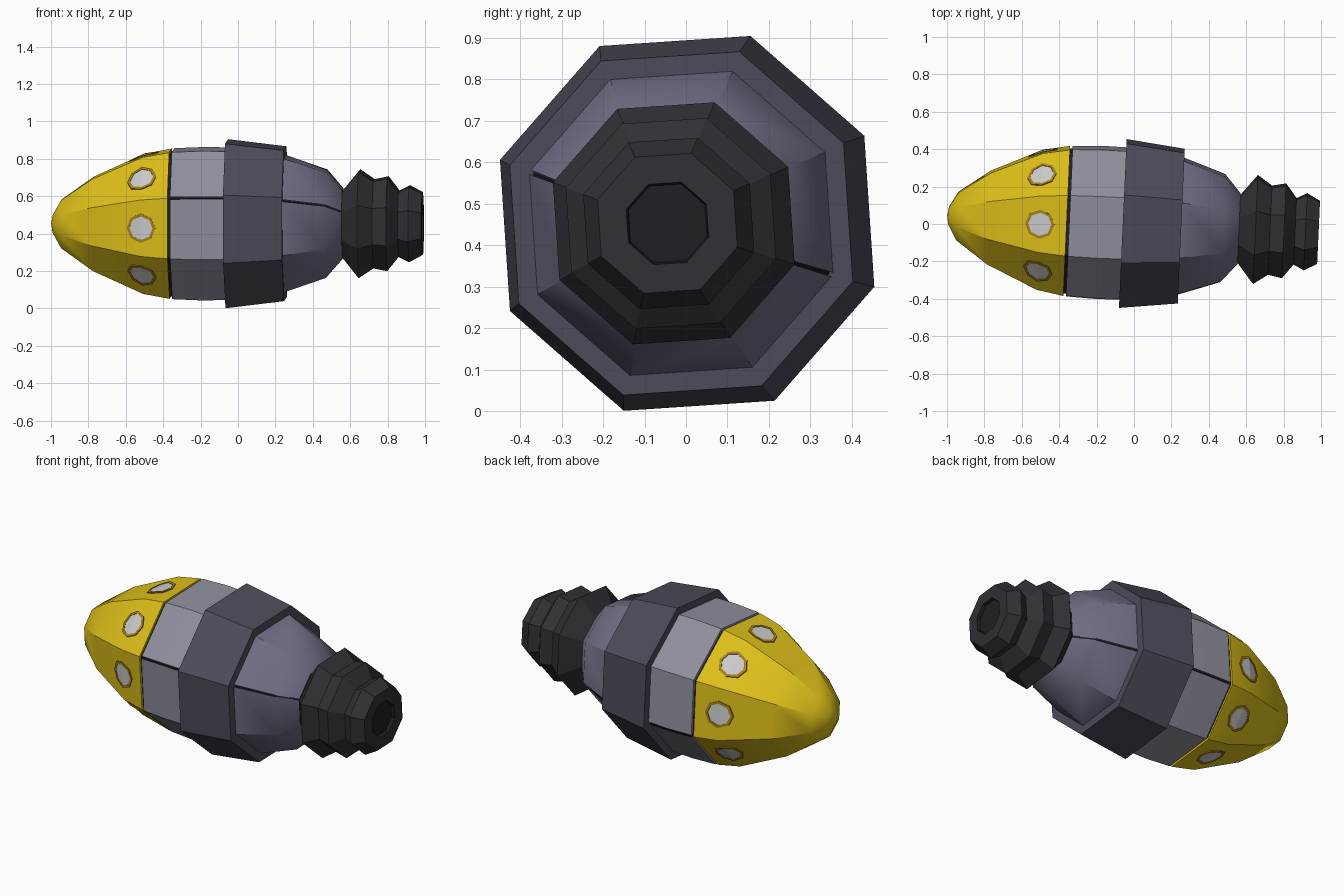
import bpy, bmesh, math
from mathutils import Matrix, Vector

if "Cube" in bpy.data.objects:
    bpy.data.objects.remove(bpy.data.objects["Cube"])

YAW = math.radians(-2.6)       # the whole body is turned slightly
PHASE = math.radians(-18.7)    # angle of the first octagon corner
STEP = math.pi / 4
WORLD = Matrix.Translation((0, 0, 0.453)) @ Matrix.Rotation(YAW, 4, 'Z')


def material(name, rgb):
    m = bpy.data.materials.new(name)
    m.diffuse_color = (*rgb, 1)
    m.use_nodes = True
    m.node_tree.nodes["Principled BSDF"].inputs["Base Color"].default_value = m.diffuse_color
    return m


YELLOW = material("yellow", (0.72, 0.52, 0.01))
RIM = material("dark_yellow", (0.38, 0.22, 0.01))
GLASS = material("pane", (0.55, 0.55, 0.57))
FORE = material("light_grey", (0.28, 0.28, 0.34))
RING = material("ring_grey", (0.075, 0.07, 0.10))
AFT = material("purple_grey", (0.17, 0.15, 0.23))
BELLOWS = material("charcoal", (0.03, 0.03, 0.036))
SEAM = material("seam", (0.014, 0.014, 0.018))


def finish(name, bm, mats, smooth=False):
    bmesh.ops.remove_doubles(bm, verts=bm.verts, dist=1e-5)
    bmesh.ops.recalc_face_normals(bm, faces=bm.faces)
    me = bpy.data.meshes.new(name)
    bm.to_mesh(me)
    bm.free()
    for m in mats:
        me.materials.append(m)
    ob = bpy.data.objects.new(name, me)
    bpy.context.collection.objects.link(ob)
    ob.matrix_world = WORLD
    if smooth:
        bpy.ops.object.select_all(action='DESELECT')
        ob.select_set(True)
        bpy.context.view_layer.objects.active = ob
        bpy.ops.object.shade_smooth_by_angle(angle=math.radians(30))
    return ob


def octagon():
    return [(math.cos(PHASE + i * STEP), math.sin(PHASE + i * STEP)) for i in range(8)]


def half_octagon(side, gap=0.02):
    """Half an octagon whose ends stop just short of the split corners."""
    o = [Vector(p) for p in octagon()]
    pts = [o[(side * 4 + i) % 8] for i in range(5)]
    pts[0], pts[4] = pts[0].lerp(pts[1], gap), pts[4].lerp(pts[3], gap)
    return pts


def sweep(name, profile, mat, section=None, closed=True, loop=False, smooth=False):
    """Carry a cross-section along x; profile holds (position, radius)."""
    section = section or octagon()
    bm = bmesh.new()
    rows = []
    for s, r in profile:
        if r == 0:
            rows.append([bm.verts.new((s, 0, 0))] * len(section))
        else:
            rows.append([bm.verts.new((s, r * y, r * z)) for y, z in section])
    n = len(section)
    pairs = list(zip(rows, rows[1:])) + ([(rows[-1], rows[0])] if loop else [])
    for a, b in pairs:
        for i in range(n if closed else n - 1):
            j = (i + 1) % n
            quad = list(dict.fromkeys([a[i], a[j], b[j], b[i]]))
            if len(quad) > 2:
                bm.faces.new(quad)
    return finish(name, bm, [mat], smooth)


# Nose cone
BREAK = -0.503
sweep("nose_cone", [(-1.0, 0), (-0.992, 0.05), (-0.945, 0.138), (-0.775, 0.266),
                    (BREAK, 0.396), (-0.36, 0.424), (-0.36, 0.40)], YELLOW, smooth=True)

# Dark core showing through the seams
sweep("seam_core", [(-0.42, 0.39), (-0.36, 0.410), (-0.19, 0.420), (0.0, 0.42),
                    (0.253, 0.377), (0.475, 0.296), (0.558, 0.19), (0.558, 0)], SEAM)

# Hull panels, split into two halves
for k, side in enumerate(("upper", "lower")):
    sec = half_octagon(k)
    sweep(f"fore_hull_{side}", [(-0.346, 0.41), (-0.346, 0.426), (-0.19, 0.433), (0.0, 0.43)],
          FORE, sec, closed=False, smooth=True)
    sweep(f"aft_hull_{side}", [(0.15, 0.41), (0.253, 0.387), (0.475, 0.306), (0.562, 0.2)],
          AFT, sec, closed=False, smooth=True)

# Broad collar around the middle
sweep("collar_ring", [(-0.06, 0.42), (-0.06, 0.477), (0.253, 0.437), (0.253, 0.37)],
      RING, loop=True)

# Ribbed tail nozzle
sweep("tail_bellows", [(0.56, 0), (0.56, 0.19), (0.65, 0.308), (0.728, 0.252), (0.803, 0.268),
                       (0.862, 0.188), (0.918, 0.218), (0.988, 0.178)], BELLOWS)
sweep("tail_plate", [(0.988, 0.178), (0.988, 0.105)], BELLOWS)
sweep("tail_recess", [(0.988, 0.105), (0.97, 0.1), (0.97, 0)], SEAM)

# Windows, one per facet, folded over the bend in the nose
COS = math.cos(STEP / 2)


def apothem(s):
    if s < BREAK:
        r = 0.396 + (s - BREAK) * (0.396 - 0.266) / (BREAK + 0.775)
    else:
        r = 0.396 + (s - BREAK) * (0.424 - 0.396) / (-0.36 - BREAK)
    return r * COS


for k in range(8):
    a = PHASE + (k + 0.5) * STEP
    n = Vector((0, math.cos(a), math.sin(a)))
    t = Vector((0, -math.sin(a), math.cos(a)))
    bm = bmesh.new()

    def ring(radius, lift):
        out = []
        for i in range(8):
            s = BREAK + radius * math.cos(i * STEP)
            w = radius * math.sin(i * STEP)
            out.append(bm.verts.new(Vector((s, 0, 0)) + n * (apothem(s) + lift) + t * w))
        return out

    rows = [ring(0.078, -0.002), ring(0.078, 0.006), ring(0.063, 0.006), ring(0.063, 0.003)]
    centre = bm.verts.new(Vector((BREAK, 0, 0)) + n * (apothem(BREAK) + 0.003))
    for i in range(8):
        j = (i + 1) % 8
        for p, q in zip(rows, rows[1:]):
            bm.faces.new((p[i], p[j], q[j], q[i]))
        bm.faces.new((rows[-1][i], rows[-1][j], centre)).material_index = 1
    finish(f"window_{k + 1}", bm, [RIM, GLASS])
